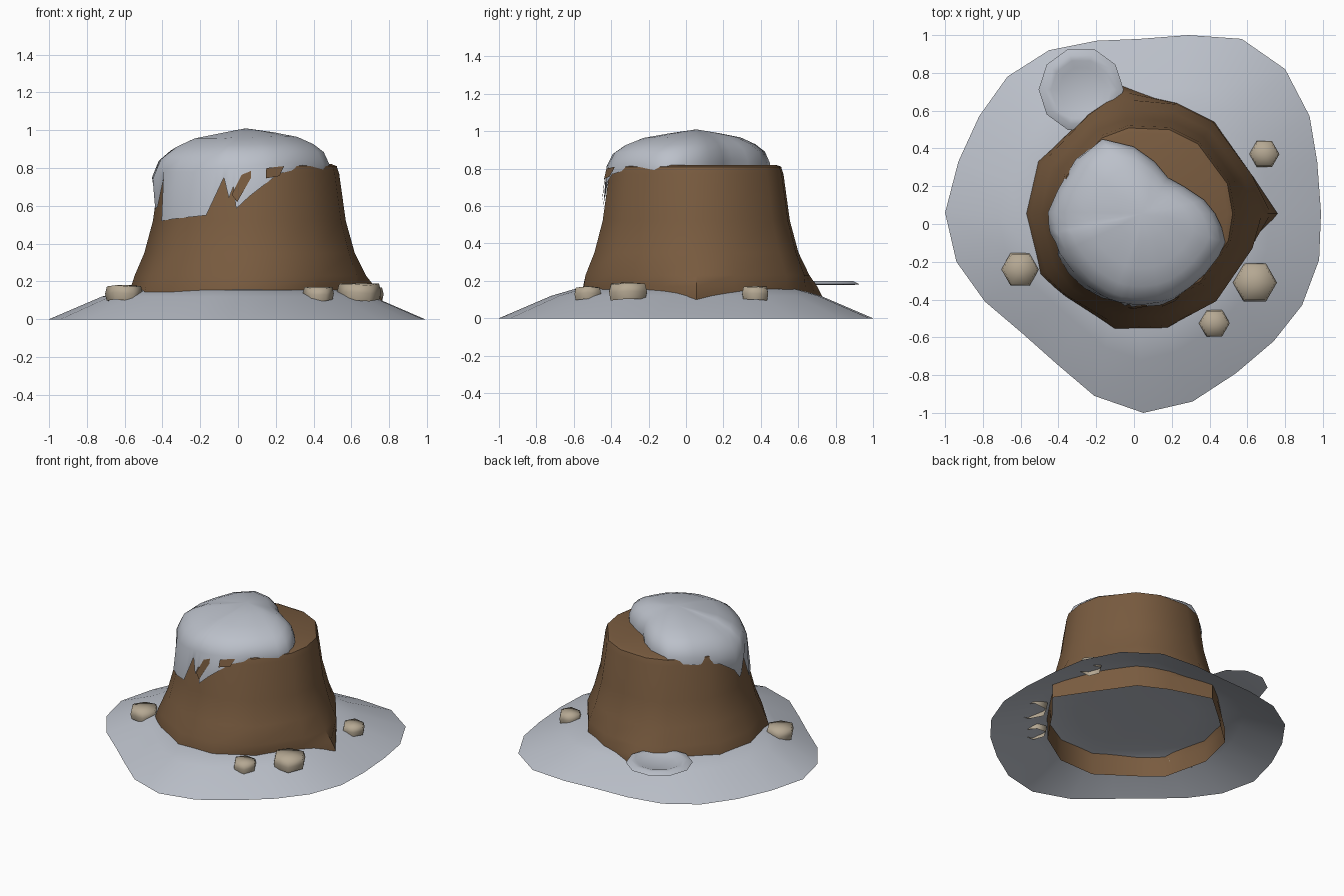
import bpy, bmesh, math
from math import sin, cos, radians, degrees, atan2, sqrt

if "Cube" in bpy.data.objects:
    bpy.data.objects.remove(bpy.data.objects["Cube"])

CX, CY = 0.06, 0.055  # stump axis


def material(name, rgb):
    m = bpy.data.materials.new(name)
    m.diffuse_color = (*rgb, 1)
    m.use_nodes = True
    m.node_tree.nodes["Principled BSDF"].inputs["Base Color"].default_value = m.diffuse_color
    return m


SNOW = material("snow", (0.50, 0.53, 0.59))
BARK = material("bark", (0.19, 0.105, 0.05))
STONE = material("stone", (0.46, 0.39, 0.29))


def loft(name, rings, mat, angle=50, cap_first=False, cap_last=False):
    """Skin closed rings; a last ring holding one point makes a fan."""
    bm = bmesh.new()
    rows = [[bm.verts.new(p) for p in r] for r in rings]
    for a, b in zip(rows, rows[1:]):
        for i in range(len(a)):
            j = (i + 1) % len(a)
            if len(b) == 1:
                bm.faces.new((a[i], a[j], b[0]))
            else:
                bm.faces.new((a[i], a[j], b[j], b[i]))
    if cap_first:
        bm.faces.new(rows[0][::-1])
    if cap_last:
        bm.faces.new(rows[-1])
    me = bpy.data.meshes.new(name)
    bm.to_mesh(me)
    bm.free()
    me.materials.append(mat)
    ob = bpy.data.objects.new(name, me)
    bpy.context.collection.objects.link(ob)
    bpy.ops.object.select_all(action='DESELECT')
    ob.select_set(True)
    bpy.context.view_layer.objects.active = ob
    bpy.ops.object.shade_smooth_by_angle(angle=radians(angle))
    return ob


def polar(a, r, z, cx=CX, cy=CY):
    return (cx + r * cos(radians(a)), cy + r * sin(radians(a)), z)


def lerp_table(table, x):
    for (x0, y0), (x1, y1) in zip(table, table[1:]):
        if x0 <= x <= x1:
            return y0 + (y1 - y0) * (x - x0) / (x1 - x0)
    return table[-1][1]


# Root flare radius by angle, and trunk radius by height
ROOTS = [(0, .70), (20, .60), (53, .61), (74, .61), (101, .69), (120, .61), (154, .64),
         (180, .64), (210, .65), (226, .61), (255, .64), (281, .62), (309, .58),
         (342, .58), (360, .70)]
TRUNK = [(0, .60), (.23, .60), (.35, .553), (.52, .51), (.77, .475), (.81, .462)]
FLARE = [(0, 1), (.11, 1), (.17, .65), (.23, .18), (.35, .03), (.52, 0), (.81, 0)]


def trunk_r(a, z):
    k = lerp_table(FLARE, z)
    return lerp_table(TRUNK, z) * (1 - k) + lerp_table(ROOTS, a) * k


def bark_r(a, z):
    """Radius of the faceted trunk side at an angle."""
    for (a0, _), (a1, _) in zip(ROOTS, ROOTS[1:]):
        if a0 <= a <= a1:
            half = radians(a1 - a0) / 2
            return trunk_r(a, z) * cos(half) / cos(radians(a - (a0 + a1) / 2))


# Snow ground: low mound with an irregular outline
EDGE = [(-1, .06), (-.93, .33), (-.82, .57), (-.67, .78), (-.45, .92), (-.2, .97), (.03, .98),
        (.29, 1), (.57, .98), (.80, .82), (.93, .57), (.97, .33), (.99, .06), (.98, -.19),
        (.89, -.43), (.74, -.62), (.54, -.79), (.31, -.94), (.05, -1), (-.21, -.91),
        (-.41, -.74), (-.59, -.58), (-.79, -.41), (-.94, -.2)]
rings = [[(x * s, y * s, z) for x, y in reversed(EDGE)] for s, z in
         ((1, 0), (.72, .12), (.6, .155), (.4, .165))]
loft("snow_ground", rings + [[(0, 0, .165)]], SNOW)

# Stump: flared trunk, narrow bevelled rim and a flat sawn top
angles = [a for a, _ in ROOTS[:-1]]
rings = [[polar(a, trunk_r(a, z), z) for a in angles] for z in
         (0, .11, .17, .23, .35, .52, .77, .81)]
rings.append([polar(a, .436, .82) for a in angles])
loft("stump", rings + [[(CX, CY, .82)]], BARK, 40)

# Snow cap: (angle, shoulder radius, shoulder height, lower edge height)
CAP = [(0, .37, .84, .79), (13, .32, .84, .79), (35, .25, .84, .79), (58, .225, .85, .79),
       (80, .28, .84, .79), (100, .36, .84, .79), (120, .455, .83, .78), (142, .46, .82, .77),
       (165, .48, .78, .74), (179, .515, .75, .66), (187, .515, .74, .58), (192, .515, .76, .60),
       (197, .50, .79, .74), (205, .50, .78, .52), (218, .49, .78, .53), (231, .49, .78, .54),
       (243, .49, .79, .55), (249, .49, .80, .66), (254, .49, .81, .75), (257.5, .485, .81, .64),
       (260, .485, .81, .70), (262, .485, .81, .585), (270, .48, .81, .65), (279, .475, .82, .71),
       (289, .47, .82, .77), (302, .455, .83, .79), (315, .45, .83, .79), (330, .45, .82, .79),
       (340, .45, .82, .79), (350, .41, .83, .79)]


def cap_edge(a, r, zs, zb):
    if zb < .775:  # hanging snow hugs the bark
        r = bark_r(a, zb) + .012
    return polar(a, r, zb)


rings = [[cap_edge(*c) for c in CAP],
         [polar(a, r, zs) for a, r, zs, _ in CAP]]
for t, f in ((.93, .34), (.8, .56), (.6, .76), (.3, .89)):
    rings.append([polar(a, r * t, zs + (1.01 - zs) * f) for a, r, zs, _ in CAP])
loft("snow_cap", rings + [[(CX - .02, CY, 1.01)]], SNOW, 100)

# Bark showing through gaps in the hanging snow, as thin plates
GAPS = ([(-.03, .66), (-.002, .62), (.07, .75), (.07, .785), (.02, .765)],
        [(.145, .745), (.22, .758), (.25, .81), (.15, .80)])
for i, gap in enumerate(GAPS):
    pts = []
    for x, z in gap:
        a = degrees(atan2(-sqrt(.49 ** 2 - (x - CX) ** 2), x - CX)) % 360
        pts.append(polar(a, bark_r(a, z) + .024, z))
    loft(f"bark_gap_{i + 1}", [pts], BARK, cap_last=True)

# Shallow snow dish behind the stump
dish = [[polar(36 * i, r, z, -.28, .712) for i in range(10)] for r, z in
        ((.19, .178), (.225, .182), (.19, .200), (.16, .198), (.12, .184))]
loft("snow_dish", dish + [[(-.28, .712, .18)]], SNOW, 80, cap_first=True)

# Stones: squat hexagonal pebbles, open where they sit in the snow
for i, (x, y, r, zt) in enumerate(((-.603, -.24, .1, .182), (.64, -.31, .117, .192),
                                   (.425, -.525, .082, .172), (.69, .37, .08, .172))):
    h = zt - .1
    rings = [[polar(60 * k, r * s, .1 + h * f + .005 * sin(k * 2 + i), x, y)
              for k in range(6)] for s, f in ((.92, 0), (1, .45), (.90, .92))]
    rings.append([(x, y, zt)])
    loft(f"stone_{i + 1}", rings, STONE, 100)
